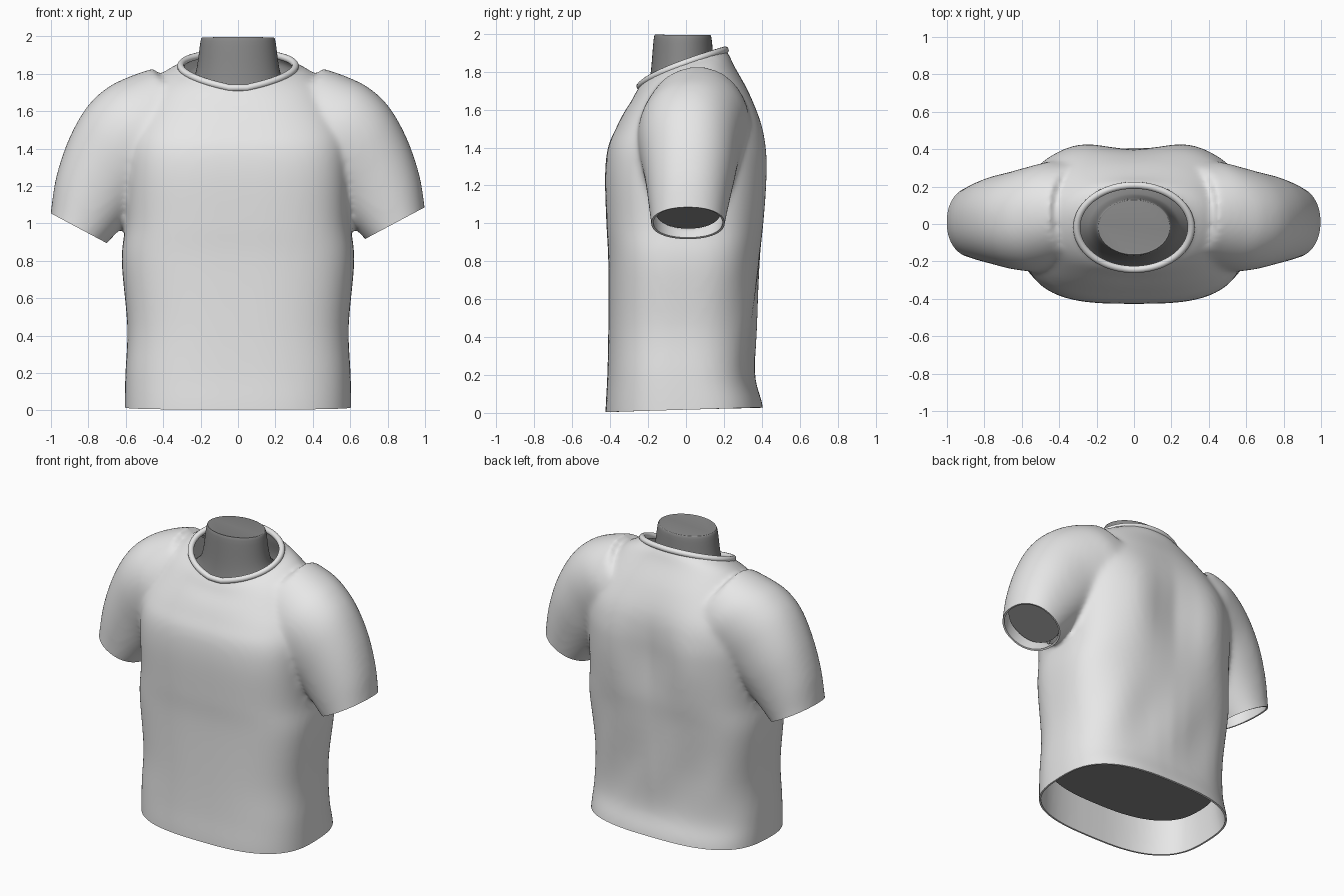
import bpy, bmesh, math
from mathutils import Vector

cube = bpy.data.objects.get("Cube")
if cube:
    bpy.data.objects.remove(cube, do_unlink=True)


def material(name, grey):
    m = bpy.data.materials.new(name)
    m.use_nodes = True
    colour = (grey, grey, grey, 1)
    m.diffuse_color = colour
    m.node_tree.nodes["Principled BSDF"].inputs["Base Color"].default_value = colour
    return m


CLOTH = material("light grey cloth", 0.8)
BODY = material("dark grey mannequin", 0.25)


def refine(rows, steps=5):
    """Catmull-Rom interpolation between cross-section rows."""
    out = []
    for i in range(len(rows) - 1):
        quad = [rows[max(i - 1, 0)], rows[i], rows[i + 1], rows[min(i + 2, len(rows) - 1)]]
        for k in range(steps):
            t = k / steps
            out.append([0.5 * (2 * b + (c - a) * t + (2 * a - 5 * b + 4 * c - d) * t * t
                               + (3 * b - a - 3 * c + d) * t ** 3)
                        for a, b, c, d in zip(*quad)])
    return out + [list(rows[-1])]


def around(n, count=64):
    """Superellipse directions."""
    for k in range(count):
        a = 2 * math.pi * k / count
        c, s = math.cos(a), math.sin(a)
        yield (math.copysign(abs(c) ** (2 / n), c), math.copysign(abs(s) ** (2 / n), s))


def loft(bm, rings):
    loops = [[bm.verts.new(p) for p in ring] for ring in rings]
    for a, b in zip(loops, loops[1:]):
        for i in range(len(a)):
            j = (i + 1) % len(a)
            bm.faces.new((a[i], a[j], b[j], b[i]))
    bm.faces.new(loops[0][::-1])
    bm.faces.new(loops[-1])


def torso_rings(rows, folds=0.0):
    """Rows: front z, back z, front y, back y, half width, roundness."""
    rings = []
    for zf, zb, yf, yb, w, n in refine(rows):
        ring = []
        for cx, cy in around(n):
            x, s = w * cx, (cy + 1) / 2
            y = yf + (yb - yf) * s
            z = zf + (zb - zf) * s ** 0.7
            if cy > 0:
                # shoulder blades, spine hollow and soft folds on the back
                blades = 0.02 * math.exp(-((abs(x) - 0.3) / 0.14) ** 2)
                spine = 0.03 * math.exp(-(x / 0.15) ** 2)
                y += folds * cy * (blades - spine) * math.exp(-((z - 1.25) / 0.3) ** 2)
                y += folds * cy * 0.01 * math.sin(14 * x + 4 * z) * math.exp(-((z - 0.45) / 0.25) ** 2)
            ring.append((x, y, z))
        rings.append(ring)
    return rings


def arm_rings(rows, side, scale=1.0):
    """Rows: outer x, outer z, inner x, inner z, centre y, half depth."""
    rings = []
    for ox, oz, ix, iz, yc, depth in refine(rows):
        mx, mz, hx, hz = (ox + ix) / 2, (oz + iz) / 2, (ox - ix) / 2, (oz - iz) / 2
        rings.append([(side * (mx + scale * hx * c), yc + scale * depth * s, mz + scale * hz * c)
                      for c, s in around(2.15, 48)])
    return rings


def make(name, bm, mat):
    bmesh.ops.recalc_face_normals(bm, faces=bm.faces)
    me = bpy.data.meshes.new(name)
    bm.to_mesh(me)
    bm.free()
    ob = bpy.data.objects.new(name, me)
    bpy.context.scene.collection.objects.link(ob)
    me.materials.append(mat)
    return ob


def bake(ob, mat):
    """Apply all modifiers."""
    dg = bpy.context.evaluated_depsgraph_get()
    me = bpy.data.meshes.new_from_object(ob.evaluated_get(dg))
    ob.modifiers.clear()
    ob.data = me
    me.materials.clear()
    me.materials.append(mat)
    for p in me.polygons:
        p.material_index = 0


def merge(ob, mat, voxel, rounds):
    rm = ob.modifiers.new("merge", 'REMESH')
    rm.mode, rm.voxel_size = 'VOXEL', voxel
    sm = ob.modifiers.new("soften", 'SMOOTH')
    sm.factor, sm.iterations = 0.5, rounds
    bake(ob, mat)


def smooth(ob):
    bpy.ops.object.select_all(action='DESELECT')
    ob.select_set(True)
    bpy.context.view_layer.objects.active = ob
    bpy.ops.object.shade_smooth_by_angle(angle=math.radians(50))


def collar_z(y):
    s = min(max((y + 0.24) / 0.445, 0), 1)
    return 1.73 + 0.19 * s ** 0.7


SHIRT = [
    (-.09, -.07, -.425, .42, .605, 2.8), (.03, .05, -.424, .402, .606, 2.8),
    (.2, .2, -.415, .362, .602, 2.8), (.45, .45, -.41, .366, .592, 2.8),
    (.8, .8, -.41, .39, .622, 2.9), (1.0, 1.0, -.42, .41, .602, 3),
    (1.25, 1.25, -.427, .42, .6, 3.1), (1.4, 1.4, -.412, .42, .6, 3),
    (1.5, 1.54, -.37, .397, .58, 2.8), (1.58, 1.69, -.33, .335, .52, 2.5),
    (1.65, 1.83, -.285, .255, .44, 2.3), (1.7, 1.89, -.26, .228, .36, 2.1),
    (1.73, 1.92, -.24, .207, .302, 2), (1.84, 2.03, -.236, .203, .298, 2)]
SLEEVE = [
    (1.01, .98, .76, .83, .01, .185), (1.0, 1.07, .69, .905, .01, .193),
    (.972, 1.25, .6, 1.0, .015, .215), (.905, 1.45, .52, 1.08, .02, .24),
    (.81, 1.62, .42, 1.15, .02, .265), (.7, 1.725, .32, 1.18, .03, .285),
    (.58, 1.785, .22, 1.2, .05, .29), (.45, 1.83, .12, 1.2, .06, .27)]

# Shirt: torso and sleeves merged into one soft form
bm = bmesh.new()
loft(bm, torso_rings(SHIRT, 1.0))
for side in (-1, 1):
    loft(bm, arm_rings(SLEEVE, side))
shirt = make("shirt", bm, CLOTH)
merge(shirt, CLOTH, 0.016, 16)

# Open the hem, cuffs and neckline
bm = bmesh.new()
bm.from_mesh(shirt.data)


def cut(point, normal, keep):
    faces = [f for f in bm.faces if all(keep(v.co) for v in f.verts)]
    geom = set(faces)
    for f in faces:
        geom.update(f.verts)
        geom.update(f.edges)
    bmesh.ops.bisect_plane(bm, geom=list(geom), plane_co=point, plane_no=normal, clear_outer=True)


cut((0, 0, .017), (0, .03, -1), lambda c: c.z < 0.3)
for side in (-1, 1):
    cut((side, 0, 1.07 + 0.017 * side), Vector((side * .165, 0, -.31)).normalized(),
        lambda c: c.x * side > 0.645 and c.z < 1.25)
opening = []
for f in bm.faces:
    c = f.calc_center_median()
    if c.z > collar_z(c.y) and math.hypot(c.x / 0.3, (c.y + 0.018) / 0.222) < 1.12:
        opening.append(f)
bmesh.ops.delete(bm, geom=opening, context='FACES')
for v in bm.verts:
    if v.is_boundary and v.co.z > 1.6:
        v.co.z = collar_z(v.co.y)
bm.to_mesh(shirt.data)
bm.free()
solid = shirt.modifiers.new("cloth thickness", 'SOLIDIFY')
solid.thickness, solid.offset = 0.012, -1
bake(shirt, CLOTH)
smooth(shirt)

# Ribbed collar band
cu = bpy.data.curves.new("collar", 'CURVE')
cu.dimensions, cu.bevel_depth, cu.bevel_resolution = '3D', 0.019, 4
sp = cu.splines.new('POLY')
sp.points.add(79)
for p, (c, s) in zip(sp.points, around(2, 80)):
    y = -0.018 + 0.225 * s
    p.co = (0.306 * c, y, collar_z(y) - 0.006, 1)
sp.use_cyclic_u = True
cu.materials.append(CLOTH)
bpy.context.scene.collection.objects.link(bpy.data.objects.new("collar", cu))

# Mannequin torso with neck, flat underneath
bm = bmesh.new()
loft(bm, torso_rings([
    (.22, .22, -.37, .315, .55, 2.6), (.5, .5, -.365, .32, .54, 2.6),
    (.9, .9, -.37, .345, .55, 2.7), (1.3, 1.3, -.375, .36, .54, 2.7),
    (1.48, 1.5, -.32, .33, .5, 2.5), (1.58, 1.66, -.26, .26, .38, 2.2),
    (1.66, 1.77, -.215, .175, .27, 2), (1.78, 1.83, -.188, .15, .225, 2),
    (1.975, 1.975, -.17, .135, .2, 2), (1.993, 1.993, -.158, .123, .186, 2)]))
smooth(make("mannequin_torso", bm, BODY))

# Arm stubs ending inside the sleeves
for side, name in ((-1, "right_arm_stub"), (1, "left_arm_stub")):
    bm = bmesh.new()
    loft(bm, arm_rings([(.985, 1.17, .645, .955, .012, .205)] + SLEEVE[2:], side, 0.84))
    smooth(make(name, bm, BODY))
